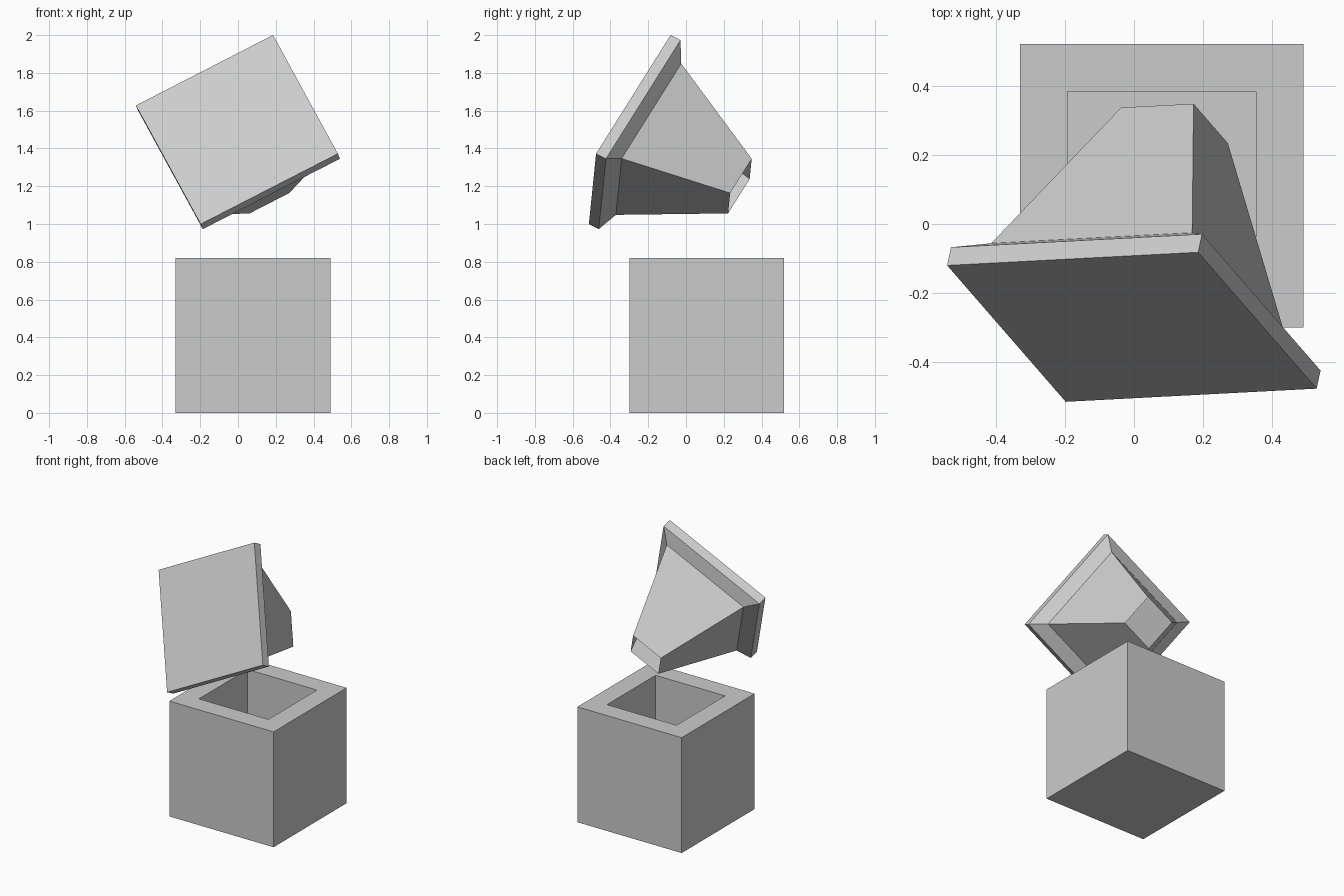
import bpy, bmesh
from mathutils import Matrix, Vector

cube = bpy.data.objects.get("Cube")
if cube:
    bpy.data.objects.remove(cube, do_unlink=True)

grey = bpy.data.materials.new("light_grey")
grey.use_nodes = True
colour = (0.6, 0.6, 0.6, 1)
grey.diffuse_color = colour
grey.node_tree.nodes["Principled BSDF"].inputs["Base Color"].default_value = colour


def square_loft(name, rings, cap_end, matrix):
    """Skin square rings of (half width, depth); the first ring is always capped."""
    bm = bmesh.new()
    loops = [[bm.verts.new((sx * h, sy * h, d)) for sx, sy in
              ((-1, -1), (1, -1), (1, 1), (-1, 1))] for h, d in rings]
    bm.faces.new(reversed(loops[0]))
    for a, b in zip(loops, loops[1:]):
        for i in range(4):
            j = (i + 1) % 4
            bm.faces.new((a[i], a[j], b[j], b[i]))
    if cap_end:
        bm.faces.new(loops[-1])
    mesh = bpy.data.meshes.new(name)
    bm.to_mesh(mesh)
    bm.free()
    mesh.materials.append(grey)
    obj = bpy.data.objects.new(name, mesh)
    obj.matrix_world = matrix
    bpy.context.collection.objects.link(obj)
    return obj


# Hollow box: outer walls, rim, inner walls and floor
square_loft("box", [(0.41, 0), (0.41, 0.82), (0.273, 0.82), (0.273, 0.14)],
            True, Matrix.Translation((0.08, 0.11, 0)))

# Tilted screen with a tapering housing, open at the narrow end
up = Vector((-0.42, 0.483, 0.769)).normalized()
side = Vector((0.889, 0.046, 0.455))
side = (side - up * side.dot(up)).normalized()
back = up.cross(side)
pose = Matrix((-side, up, back)).transposed().to_4x4()
pose.translation = (-0.006, -0.298, 1.5)
square_loft("screen_housing",
            [(0.4085, 0), (0.4085, 0.06), (0.327, 0.114), (0.118, 0.667)],
            False, pose)
